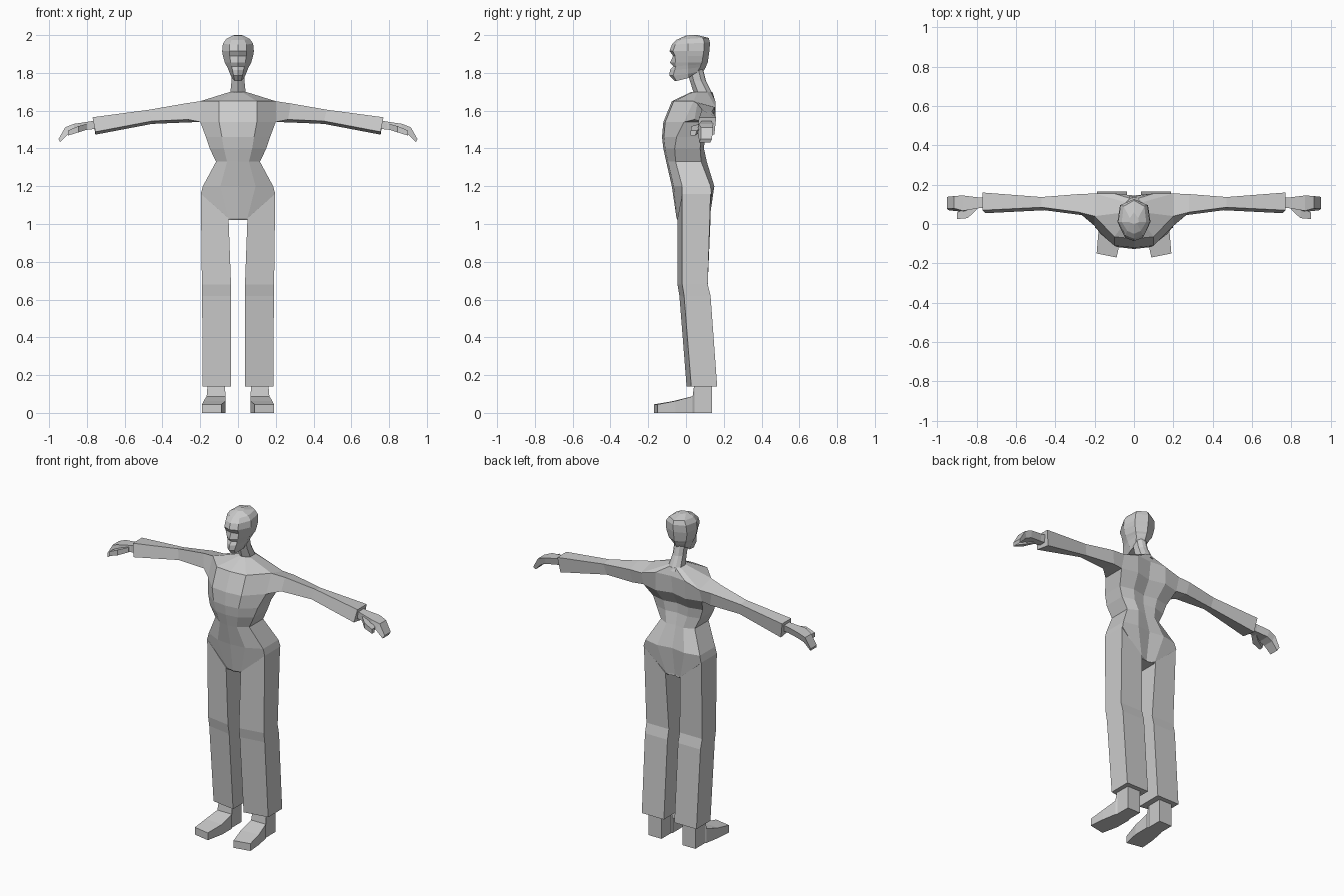
import bpy, bmesh

cube = bpy.data.objects.get("Cube")
if cube:
    bpy.data.objects.remove(cube, do_unlink=True)

# One matte grey for the whole figure
grey = bpy.data.materials.new("plain grey")
grey.use_nodes = True
tone = (0.6, 0.6, 0.6, 1)
grey.diffuse_color = tone
grey.node_tree.nodes["Principled BSDF"].inputs["Base Color"].default_value = tone


def loft(name, rings, mirrored=False):
    """Skin a series of closed rings with flat faces and cap both ends."""
    bm = bmesh.new()
    loops = [[bm.verts.new(point) for point in ring] for ring in rings]
    count = len(loops[0])
    for lower, upper in zip(loops, loops[1:]):
        for i in range(count):
            j = (i + 1) % count
            bm.faces.new((lower[i], lower[j], upper[j], upper[i]))
    bm.faces.new(loops[0])
    bm.faces.new(loops[-1])
    bmesh.ops.recalc_face_normals(bm, faces=bm.faces)
    mesh = bpy.data.meshes.new(name)
    bm.to_mesh(mesh)
    bm.free()
    mesh.materials.append(grey)
    part = bpy.data.objects.new(name, mesh)
    bpy.context.collection.objects.link(part)
    if mirrored:
        modifier = part.modifiers.new("other side", "MIRROR")
        modifier.use_mirror_merge = False
    return part


def whole(half):
    """Complete a half ring whose first and last points lie on the centre line."""
    return half + [(-x, y, z) for x, y, z in reversed(half[1:-1])]


def body_ring(z, width, front, side_front, side_back, back, spine, mid=0.5, drop=0, slope=0):
    inner, low = width * mid, z - drop
    return whole([(0, front, low), (inner, front + 0.01, low),
                  (width, side_front, z), (width, side_back, z - slope),
                  (inner, back, low), (0, spine, low)])


def head_ring(z, width, front, cheek, back, lift=0):
    return whole([(0, front, z), (width * 0.55, front + cheek, z),
                  (width, 0.01, z + lift / 2), (width * 0.85, back - 0.03, z + lift),
                  (0, back, z + lift)])


def leg_ring(z, inner, outer, front, back, rise=0):
    return [(inner, front, z), (outer, front + 0.025, z + rise),
            (outer, back, z + rise), (inner, back, z)]


def arm_ring(x, front, back, low, high, lean=0.015, sag=0.015, slope=0):
    return [(x - lean, front, low + sag), (x, front + lean, high),
            (x, back, high - slope), (x - lean, back - 0.01, low)]


def foot_ring(y, inner, outer, top, turn=0):
    return [(inner, y - turn, 0), (inner, y - turn, top),
            (outer, y + turn, top), (outer, y + turn, 0)]


# Torso, from crotch to collar
loft("torso", [
    body_ring(z=1.02, width=0.05, front=-0.045, side_front=-0.035, side_back=0.12, back=0.12, spine=0.11, mid=0.6),
    body_ring(z=1.16, width=0.197, front=-0.05, side_front=-0.02, side_back=0.135, back=0.125, spine=0.11, mid=0.25, drop=0.13),
    body_ring(z=1.2, width=0.186, front=-0.075, side_front=-0.02, side_back=0.13, back=0.15, spine=0.135),
    body_ring(z=1.33, width=0.116, front=-0.105, side_front=-0.055, side_back=0.08, back=0.11, spine=0.1),
    body_ring(z=1.4, width=0.15, front=-0.12, side_front=-0.06, side_back=0.075, back=0.095, spine=0.085),
    body_ring(z=1.46, width=0.17, front=-0.127, side_front=-0.05, side_back=0.08, back=0.1, spine=0.085),
    body_ring(z=1.54, width=0.2, front=-0.12, side_front=-0.01, side_back=0.13, back=0.155, spine=0.13),
    body_ring(z=1.65, width=0.2, front=-0.075, side_front=0.04, side_back=0.155, back=0.155, spine=0.145, slope=0.03),
    body_ring(z=1.7, width=0.04, front=0.03, side_front=0.06, side_back=0.11, back=0.13, spine=0.14),
])

# Neck leaning forward into the head
loft("neck", [
    body_ring(z=1.68, width=0.042, front=0.045, side_front=0.07, side_back=0.12, back=0.14, spine=0.145),
    body_ring(z=1.76, width=0.034, front=0.02, side_front=0.04, side_back=0.08, back=0.1, spine=0.105),
    body_ring(z=1.84, width=0.034, front=0, side_front=0.02, side_back=0.06, back=0.08, spine=0.085),
])

# Head with faceted chin, nose, eye hollow and brow
loft("head", [
    head_ring(z=1.757, width=0.032, front=-0.06, cheek=0.01, back=0.06, lift=0.03),
    head_ring(z=1.785, width=0.042, front=-0.088, cheek=0.02, back=0.09, lift=0.02),
    head_ring(z=1.815, width=0.053, front=-0.085, cheek=0.025, back=0.105, lift=0.015),
    head_ring(z=1.835, width=0.062, front=-0.066, cheek=0.012, back=0.11, lift=0.01),
    head_ring(z=1.855, width=0.07, front=-0.085, cheek=0.03, back=0.115),
    head_ring(z=1.89, width=0.08, front=-0.068, cheek=0.01, back=0.12),
    head_ring(z=1.915, width=0.084, front=-0.087, cheek=0.018, back=0.124),
    head_ring(z=1.95, width=0.08, front=-0.075, cheek=0.018, back=0.127, lift=0.01),
    head_ring(z=1.975, width=0.062, front=-0.05, cheek=0.015, back=0.12, lift=0.01),
    head_ring(z=1.998, width=0.025, front=0, cheek=0.005, back=0.06, lift=0.002),
])

# Sleeves, widening slightly at the cuffs
loft("arms", [
    [(0.2, -0.01, 1.54), (0.2, 0.04, 1.65), (0.2, 0.155, 1.62), (0.2, 0.13, 1.54)],
    arm_ring(x=0.28, front=0.045, back=0.152, low=1.538, high=1.638, slope=0.02),
    arm_ring(x=0.47, front=0.07, back=0.137, low=1.53, high=1.605, slope=0.01),
    arm_ring(x=0.77, front=0.055, back=0.16, low=1.473, high=1.565),
], mirrored=True)

# Hands with drooping fingers and a forward thumb
loft("hands", [
    arm_ring(x=0.74, front=0.085, back=0.135, low=1.505, high=1.55, lean=0, sag=0),
    arm_ring(x=0.79, front=0.08, back=0.135, low=1.5, high=1.542, lean=0, sag=0),
    arm_ring(x=0.87, front=0.062, back=0.145, low=1.49, high=1.53, lean=0.005, sag=0),
    arm_ring(x=0.915, front=0.065, back=0.142, low=1.475, high=1.512, lean=0.015, sag=0),
    arm_ring(x=0.95, front=0.07, back=0.138, low=1.432, high=1.45, lean=0.008, sag=0),
], mirrored=True)
loft("thumbs", [
    arm_ring(x=0.8, front=0.072, back=0.12, low=1.5, high=1.53, lean=0, sag=0),
    arm_ring(x=0.845, front=0.03, back=0.085, low=1.485, high=1.518, lean=0, sag=0),
    arm_ring(x=0.9, front=0.025, back=0.058, low=1.468, high=1.495, lean=0, sag=0),
], mirrored=True)

# Straight trouser legs with a knee band
loft("legs", [
    leg_ring(z=1.03, inner=0.05, outer=0.197, front=-0.045, back=0.13, rise=0.13),
    leg_ring(z=0.68, inner=0.037, outer=0.191, front=-0.045, back=0.115),
    leg_ring(z=0.62, inner=0.036, outer=0.19, front=-0.035, back=0.13),
    leg_ring(z=0.14, inner=0.036, outer=0.187, front=0.003, back=0.165),
], mirrored=True)

# Shoes with the ankles tucked into the trousers
loft("shoes", [
    foot_ring(y=0.137, inner=0.072, outer=0.16, top=0.16),
    foot_ring(y=0.045, inner=0.072, outer=0.16, top=0.16),
    foot_ring(y=0.035, inner=0.065, outer=0.166, top=0.088),
    foot_ring(y=-0.06, inner=0.066, outer=0.182, top=0.063, turn=0.005),
    foot_ring(y=-0.16, inner=0.088, outer=0.19, top=0.045, turn=0.01),
], mirrored=True)
